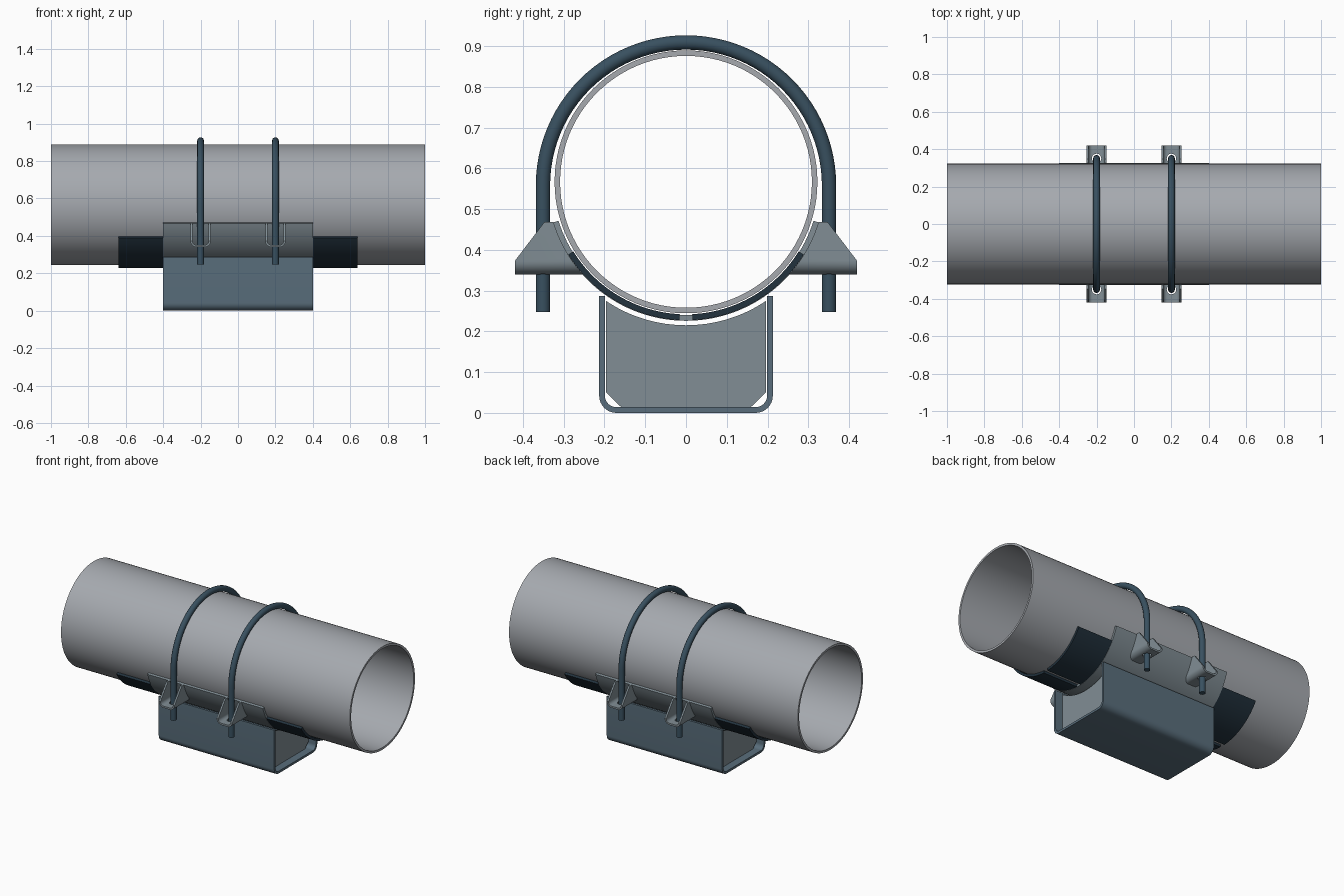
import bpy, bmesh
from math import sin, cos, pi, radians, sqrt

if "Cube" in bpy.data.objects:
    bpy.data.objects.remove(bpy.data.objects["Cube"])

CZ = 0.567  # pipe axis height


def material(name, rgb):
    m = bpy.data.materials.new(name)
    m.diffuse_color = (*rgb, 1)
    m.use_nodes = True
    m.node_tree.nodes["Principled BSDF"].inputs["Base Color"].default_value = m.diffuse_color
    return m


ROD = material("dark_steel", (0.04, 0.08, 0.115))
LINER = material("liner_dark", (0.016, 0.032, 0.048))
STEEL = material("blue_steel", (0.10, 0.155, 0.20))
PLATE = material("plate_grey", (0.22, 0.27, 0.30))
PIPE = material("pipe_grey", (0.38, 0.40, 0.43))


def finish(bm, name, mat, smooth=True):
    bmesh.ops.recalc_face_normals(bm, faces=bm.faces)
    me = bpy.data.meshes.new(name)
    bm.to_mesh(me)
    bm.free()
    ob = bpy.data.objects.new(name, me)
    bpy.context.collection.objects.link(ob)
    if mat:
        me.materials.append(mat)
    if smooth:
        select(ob)
        bpy.ops.object.shade_smooth_by_angle(angle=radians(30))
    return ob


def select(ob):
    bpy.ops.object.select_all(action='DESELECT')
    ob.select_set(True)
    bpy.context.view_layer.objects.active = ob


def wall(name, outer, inner, a, b, mat, closed=False, along_y=False):
    """Sheet section between two matching outlines, extruded from a to b."""
    bm = bmesh.new()
    place = (lambda p, t: (p[0], t, p[1])) if along_y else (lambda p, t: (t, p[0], p[1]))
    o0, o1, i0, i1 = ([bm.verts.new(place(p, t)) for p in ln]
                      for ln, t in ((outer, a), (outer, b), (inner, a), (inner, b)))
    n = len(outer)
    for k in range(n if closed else n - 1):
        j = (k + 1) % n
        for p, q in ((o0, o1), (o1, i1), (i1, i0), (i0, o0)):
            bm.faces.new((p[k], p[j], q[j], q[k]))
    if not closed:
        for k in (0, n - 1):
            bm.faces.new((o0[k], o1[k], i1[k], i0[k]))
    return finish(bm, name, mat)


def prism(name, pts, x0, x1, mat, smooth=True):
    """Solid plate: (y, z) outline extruded along x."""
    bm = bmesh.new()
    f = bm.faces.new([bm.verts.new((x0, y, z)) for y, z in pts])
    r = bmesh.ops.extrude_face_region(bm, geom=[f])
    bmesh.ops.translate(bm, vec=(x1 - x0, 0, 0),
                        verts=[v for v in r['geom'] if isinstance(v, bmesh.types.BMVert)])
    return finish(bm, name, mat, smooth)


def arc(r, a0, a1, n, cy=0.0, cz=CZ):
    """Points on a circle, angle in degrees measured from straight down."""
    out = []
    for i in range(n + 1):
        a = radians(a0 + (a1 - a0) * i / n)
        out.append((cy + r * sin(a), cz - r * cos(a)))
    return out


def u_shape(half, bottom, top, rad, t):
    """Outer and inner outlines of a rounded U section."""
    lines = []
    for d in (0, t):
        w, r = half - d, rad - d
        left = arc(r, -90, 0, 8, -half + rad, bottom + rad)
        right = arc(r, 0, 90, 8, half - rad, bottom + rad)
        lines.append([(-w, top)] + left + right + [(w, top)])
    return lines


def boolean(ob, cutter, op):
    m = ob.modifiers.new("cut", 'BOOLEAN')
    m.operation, m.object, m.solver = op, cutter, 'EXACT'
    select(ob)
    bpy.ops.object.modifier_apply(modifier=m.name)
    bpy.data.objects.remove(cutter)


# Pipe
wall("pipe", arc(0.3225, 0, 360, 96)[:-1], arc(0.309, 0, 360, 96)[:-1], -1, 1, PIPE, closed=True)

# Liner halves and curved saddle
for s, side in ((-1, "front"), (1, "back")):
    wall(side + "_liner", arc(0.3395, s * 2.7, s * 58.3, 28), arc(0.325, s * 2.7, s * 58.3, 28),
         -0.64, 0.64, LINER)
wall("saddle", arc(0.341, -73, 73, 60), arc(0.327, -73, 73, 60), -0.4, 0.4, PLATE)

# Base channel
o, i = u_shape(0.213, 0, 0.287, 0.042, 0.014)
wall("base_channel", o, i, -0.4, 0.4, STEEL)

# End webs inside the channel, with an arched top and clipped bottom corners
edge = 33.8
web = [(-0.16, 0.015), (0.16, 0.015), (0.196, 0.05)] + arc(0.352, edge, -edge, 24) + [(-0.196, 0.05)]
for x, side in ((-0.345, "left"), (0.345, "right")):
    prism(side + "_web", web, x - 0.007, x + 0.007, PLATE)

for x, lr in ((-0.2, "left"), (0.2, "right")):
    # U-bolt
    cu = bpy.data.curves.new(lr + "_u_bolt", 'CURVE')
    cu.dimensions = '3D'
    cu.bevel_depth, cu.bevel_resolution, cu.use_fill_caps = 0.018, 5, True
    path = [(-0.351, 0.247)] + arc(0.351, -90, -270, 48, 0, 0.558) + [(0.351, 0.247)]
    sp = cu.splines.new('POLY')
    sp.points.add(len(path) - 1)
    for p, (y, z) in zip(sp.points, path):
        p.co = (x, y, z, 1)
    ob = bpy.data.objects.new(lr + "_u_bolt", cu)
    bpy.context.collection.objects.link(ob)
    cu.materials.append(ROD)
    select(ob)
    bpy.ops.object.convert(target='MESH')
    bpy.ops.object.shade_smooth_by_angle(angle=radians(40))

    # U-section lugs, trimmed to a sloped outline and bored for the bolt
    for s, fb in ((-1, "front"), (1, "back")):
        o, i = u_shape(0.054, 0.34, 0.6, 0.032, 0.011)
        o = [(px + x, pz) for px, pz in o]
        i = [(px + x, pz) for px, pz in i]
        lug = wall(f"{lr}_{fb}_lug", o, i, s * 0.2, s * 0.42, PLATE, along_y=True)
        trim = [(0.45, 0.3), (0.45, 0.336), (0.42, 0.373), (0.347, 0.469)]
        trim += arc(0.3395, 73.2, 40, 10)
        trim = [(s * y, z) for y, z in trim]
        boolean(lug, prism("trim_helper", trim, x - 0.1, x + 0.1, None, False), 'INTERSECT')
        bpy.ops.mesh.primitive_cylinder_add(vertices=32, radius=0.025, depth=0.1,
                                            location=(x, s * 0.351, 0.34))
        boolean(lug, bpy.context.object, 'DIFFERENCE')
        select(lug)
        bpy.ops.object.shade_smooth_by_angle(angle=radians(30))
